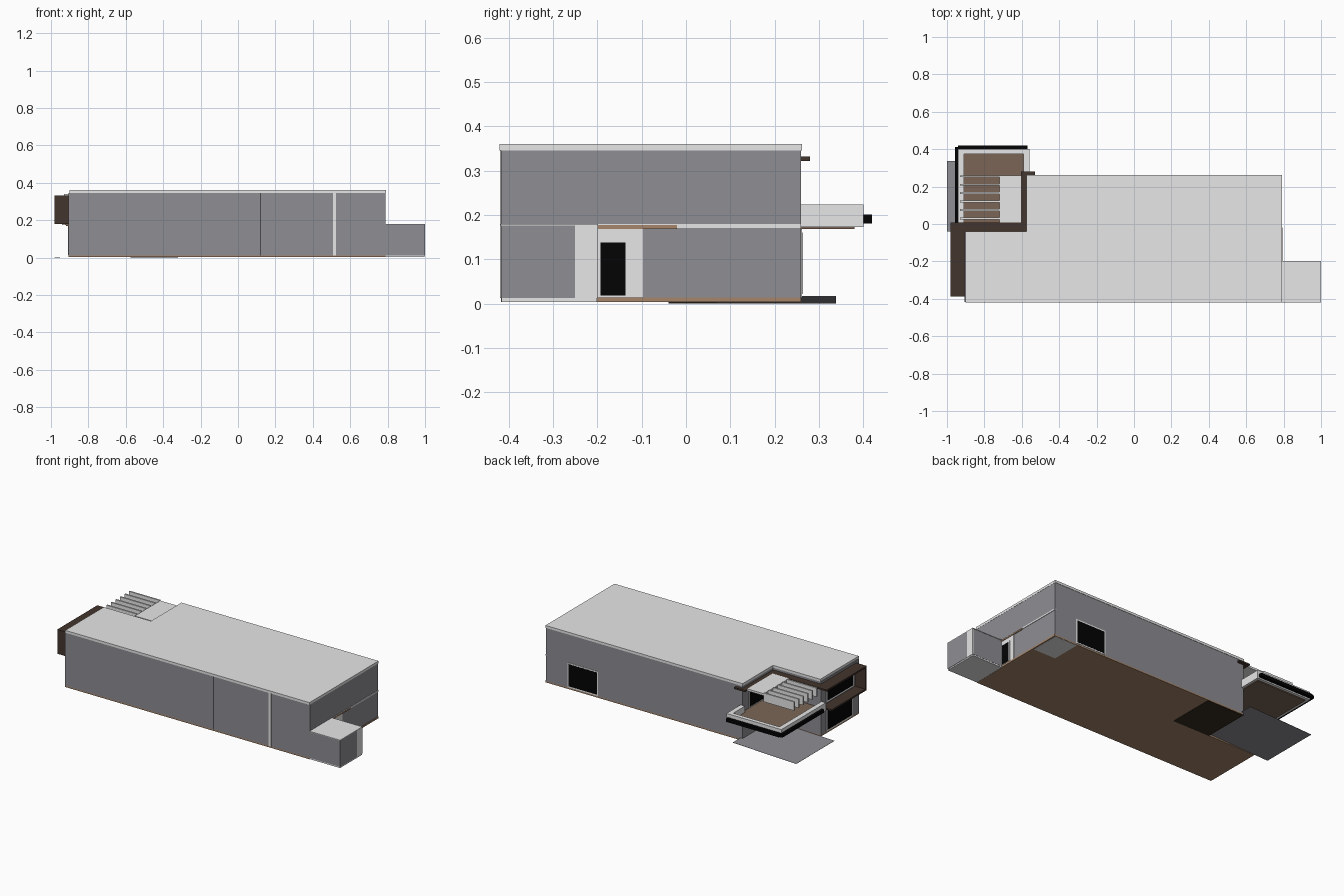
import bpy
import bmesh

cube = bpy.data.objects.get("Cube")
if cube:
    bpy.data.objects.remove(cube, do_unlink=True)


def material(name, r, g, b):
    m = bpy.data.materials.new(name)
    m.use_nodes = True
    m.diffuse_color = (r, g, b, 1)
    node = next(n for n in m.node_tree.nodes if n.type == "BSDF_PRINCIPLED")
    node.inputs["Base Color"].default_value = (r, g, b, 1)
    node.inputs["Roughness"].default_value = 0.8
    return m


GREY = material("wall grey", 0.27, 0.27, 0.295)
LIGHT = material("light concrete", 0.79, 0.8, 0.79)
DARK_WOOD = material("dark wood", 0.056, 0.035, 0.026)
WOOD = material("wood deck", 0.2, 0.13, 0.092)
TAN = material("tan floor", 0.38, 0.24, 0.15)
SHADE = material("dark underside", 0.035, 0.024, 0.015)
BLACK = material("black", 0.001, 0.001, 0.001)


def prism(name, outline, z0, z1, mat):
    """Extrude a flat outline from z0 up to z1."""
    bm = bmesh.new()
    face = bm.faces.new([bm.verts.new((x, y, z0)) for x, y in outline])
    top = bmesh.ops.extrude_face_region(bm, geom=[face])["geom"]
    verts = [v for v in top if isinstance(v, bmesh.types.BMVert)]
    bmesh.ops.translate(bm, verts=verts, vec=(0, 0, z1 - z0))
    bmesh.ops.recalc_face_normals(bm, faces=bm.faces)
    mesh = bpy.data.meshes.new(name)
    bm.to_mesh(mesh)
    bm.free()
    mesh.materials.append(mat)
    ob = bpy.data.objects.new(name, mesh)
    bpy.context.collection.objects.link(ob)
    return ob


def box(name, x, y, z, mat):
    """Box given by its (low, high) range on each axis."""
    outline = [(x[0], y[0]), (x[1], y[0]), (x[1], y[1]), (x[0], y[1])]
    return prism(name, outline, z[0], z[1], mat)


def house_outline(left, right, front, back, notch_x, notch_y):
    return [(left, front), (right, front), (right, back),
            (notch_x, back), (notch_x, notch_y), (left, notch_y)]


# Main body, floor and roof share an L-shaped outline
LEFT, RIGHT, FRONT, BACK = -0.907, 0.789, -0.417, 0.26
NX, NY = -0.575, -0.04
outline = house_outline(LEFT, RIGHT, FRONT, BACK, NX, NY)
prism("house_walls", outline, 0.012, 0.345, GREY)
prism("ground_floor", outline, 0.003, 0.012, TAN)
prism("roof", house_outline(-0.902, 0.79, -0.421, 0.262, NX, NY), 0.345, 0.36, LIGHT)
box("corner_floor_patch", (0.63, RIGHT - 0.005), (0.07, BACK - 0.002), (0.002, 0.004), LIGHT)
box("entry_floor_patch", (NX, -0.32), (NY, BACK - 0.002), (0.001, 0.004), SHADE)

# Front wall joints
box("front_light_strip", (0.507, 0.523), (-0.42, -0.415), (0.012, 0.345), LIGHT)
box("front_joint", (0.12, 0.124), (-0.419, -0.415), (0.012, 0.345), BLACK)

# Low side extension
box("side_extension", (0.78, 1.0), (-0.417, -0.2), (0.012, 0.176), GREY)
box("extension_floor", (0.789, 0.998), (-0.416, -0.201), (0.004, 0.012), LIGHT)
box("extension_roof", (0.787, 1.0), (-0.419, -0.198), (0.176, 0.18), LIGHT)
box("extension_corner_strip", (0.995, 1.0005), (-0.25, -0.199), (0.012, 0.178), LIGHT)

# Side entrance with floor band above
box("door_surround", (0.78, 0.791), (-0.2, -0.097), (0.015, 0.17), LIGHT)
box("side_door_frame", (0.78, 0.793), (-0.199, -0.128), (0.016, 0.143), LIGHT)
box("side_door", (0.78, 0.795), (-0.193, -0.136), (0.018, 0.138), BLACK)
box("side_threshold", (0.78, 0.792), (-0.2, BACK), (0.003, 0.014), TAN)
box("side_band", (0.78, 0.792), (-0.2, BACK), (0.17, 0.179), LIGHT)
box("side_band_wood", (0.78, 0.794), (-0.2, -0.02), (0.168, 0.177), TAN)


# Windows: a light frame plate with a black pane just proud of it
def window(name, axis, at, outward, span, z):
    rim = 0.008
    for part, grow, depth, mat in (("frame", rim, 0.002, LIGHT),
                                   ("pane", 0, 0.003, BLACK)):
        plane = tuple(sorted((at - outward * 0.002, at + outward * depth)))
        along = (span[0] - grow, span[1] + grow)
        up = (z[0] - grow, z[1] + grow)
        if axis == "x":
            box(name + "_" + part, plane, along, up, mat)
        else:
            box(name + "_" + part, along, plane, up, mat)


window("back_window", "y", BACK, 1, (0.434, 0.63), (0.022, 0.16))
window("upper_end_window", "x", LEFT, -1, (-0.35, -0.1), (0.205, 0.31))
window("lower_end_window", "x", LEFT, -1, (-0.34, -0.1), (0.022, 0.162))
window("balcony_door", "x", NX, -1, (0.05, 0.19), (0.19, 0.3))

# Dark wood frame around the end windows and along the notch eaves
EAVE = (0.322, 0.332)
box("end_frame_top", (-0.98, -0.9), (-0.388, 0.008), EAVE, DARK_WOOD)
box("end_frame_side", (-0.98, LEFT), (-0.388, -0.376), (0.18, 0.332), DARK_WOOD)
box("end_frame_bottom", (-0.98, LEFT), (-0.388, NY), (0.18, 0.19), DARK_WOOD)
box("notch_eave_front", (-0.902, NX), (NY, 0.008), EAVE, DARK_WOOD)
box("notch_eave_side", (-0.605, NX), (0.008, 0.28), EAVE, DARK_WOOD)
box("notch_eave_return", (NX, -0.53), (BACK, 0.28), EAVE, DARK_WOOD)

# Balcony: deck, parapets, underside and black outer rails
box("balcony_deck", (-0.925, -0.575), (NY, 0.385), (0.173, 0.184), WOOD)
box("balcony_underside", (-0.92, -0.575), (NY, 0.38), (0.168, 0.173), WOOD)
PARAPET = (0.173, 0.223)
box("parapet_back", (-0.94, -0.56), (0.375, 0.4), PARAPET, LIGHT)
box("parapet_outer", (-0.94, -0.91), (NY, 0.375), PARAPET, LIGHT)
box("parapet_inner", (-0.59, -0.56), (BACK, 0.375), PARAPET, LIGHT)
box("rail_back", (-0.94, -0.57), (0.4, 0.42), (0.181, 0.201), BLACK)
box("rail_outer", (-0.956, -0.94), (0.0, 0.412), (0.181, 0.201), BLACK)

# Canopy slab and row of pergola slats
box("canopy_slab", (-0.72, -0.605), (0.008, 0.259), (0.322, 0.335), LIGHT)
for i in range(6):
    y = 0.03 + i * 0.045
    box(f"pergola_slat_{i + 1}", (-0.93, -0.72), (y - 0.005, y + 0.005),
        (0.285, 0.34), LIGHT)

# Thin driveway sheet sloping up towards the entry
driveway = box("driveway", (-1.0, -0.56), (NY, 0.338), (0.0, 0.001), GREY)
for v in driveway.data.vertices:
    v.co.z += 0.016 * (v.co.x + 1.0) / 0.44
